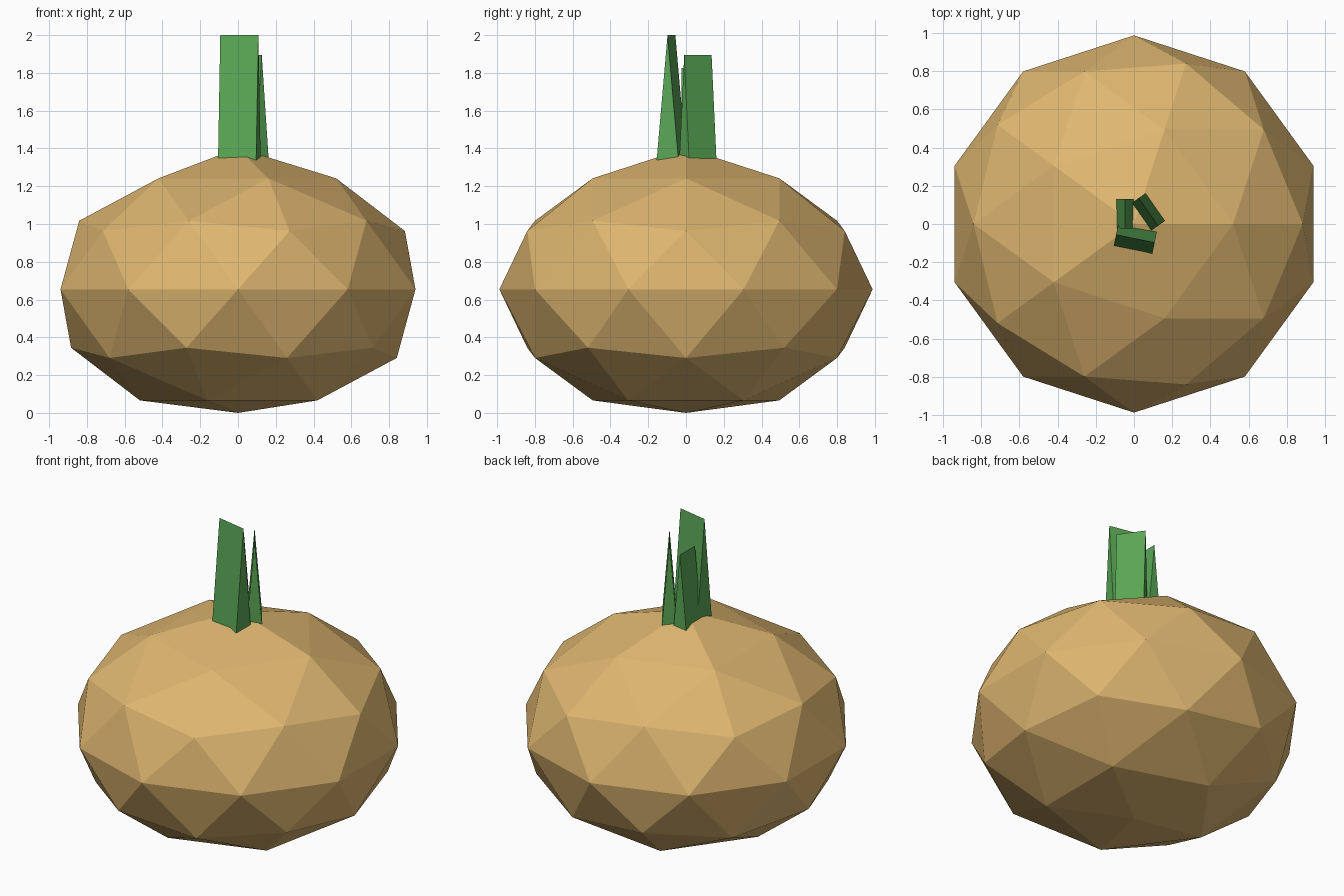
import bpy
import bmesh
from math import radians
from mathutils import Matrix, Vector

cube = bpy.data.objects.get("Cube")
if cube:
    bpy.data.objects.remove(cube, do_unlink=True)


def make_material(name, rgb):
    mat = bpy.data.materials.new(name)
    mat.use_nodes = True
    color = (*rgb, 1.0)
    mat.diffuse_color = color
    mat.node_tree.nodes["Principled BSDF"].inputs["Base Color"].default_value = color
    return mat


def finish(bm, name, mat):
    bmesh.ops.recalc_face_normals(bm, faces=bm.faces[:])
    mesh = bpy.data.meshes.new(name)
    bm.to_mesh(mesh)
    bm.free()
    mesh.materials.append(mat)
    obj = bpy.data.objects.new(name, mesh)
    bpy.context.collection.objects.link(obj)
    return obj


skin = make_material("golden skin", (0.73, 0.468, 0.162))
green = make_material("leaf green", (0.102, 0.385, 0.093))

# Faceted, flattened bulb with its two poles nudged upwards
RADIUS, HALF_HEIGHT, CENTRE = 0.988, 0.691, 0.654
TOP_POLE, BOTTOM_POLE = 1.402, 0.0
bm = bmesh.new()
bmesh.ops.create_icosphere(bm, subdivisions=2, radius=1.0)
for v in bm.verts:
    v.co = Vector((v.co.x * RADIUS, v.co.y * RADIUS, v.co.z * HALF_HEIGHT + CENTRE))
    if v.co.xy.length < 0.01:
        v.co.z = TOP_POLE if v.co.z > CENTRE else BOTTOM_POLE
finish(bm, "bulb", skin)


# Wedge-shaped leaf: a box base rising to a sharp ridge along its length
def leaf(name, x, y, angle, length, width, top, base=1.325):
    bm = bmesh.new()
    bmesh.ops.create_cube(bm, size=1.0)
    for v in bm.verts:
        upper = v.co.z > 0
        v.co.x *= length
        v.co.y *= 0.0 if upper else width
        v.co.z = top if upper else base
    bmesh.ops.remove_doubles(bm, verts=bm.verts[:], dist=0.0001)
    turn = Matrix.Translation((x, y, 0)) @ Matrix.Rotation(radians(angle), 4, "Z")
    bmesh.ops.transform(bm, matrix=turn, verts=bm.verts[:])
    finish(bm, name, green)


leaf("front_leaf", 0.007, -0.077, -11.6, 0.206, 0.12, 2.0)
leaf("back_right_leaf", 0.075, 0.063, -55, 0.177, 0.092, 1.895)
leaf("back_left_leaf", -0.047, 0.053, 90, 0.155, 0.094, 1.825)
